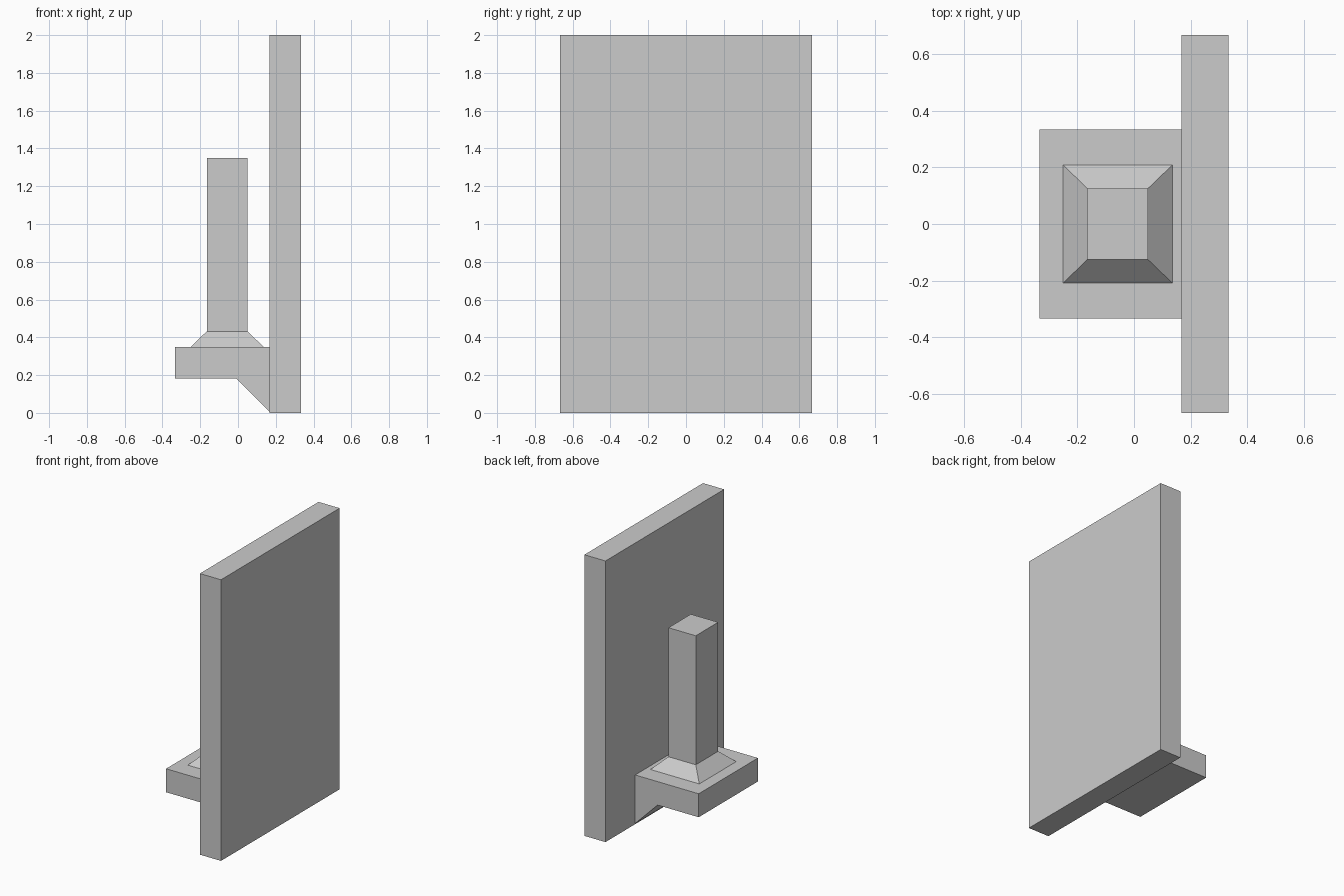
import bpy, bmesh

if "Cube" in bpy.data.objects:
    bpy.data.objects.remove(bpy.data.objects["Cube"])

grey = bpy.data.materials.new("light grey")
grey.diffuse_color = (0.6, 0.6, 0.6, 1)
grey.use_nodes = True
grey.node_tree.nodes["Principled BSDF"].inputs["Base Color"].default_value = grey.diffuse_color


def finish(name, bm):
    bmesh.ops.recalc_face_normals(bm, faces=bm.faces)
    mesh = bpy.data.meshes.new(name)
    bm.to_mesh(mesh)
    bm.free()
    mesh.materials.append(grey)
    bpy.context.collection.objects.link(bpy.data.objects.new(name, mesh))


def extrude_profile(name, points, half_width):
    """Closed x-z profile swept along y."""
    bm = bmesh.new()
    face = bm.faces.new([bm.verts.new((x, -half_width, z)) for x, z in points])
    swept = bmesh.ops.extrude_face_region(bm, geom=[face])["geom"]
    verts = [g for g in swept if isinstance(g, bmesh.types.BMVert)]
    bmesh.ops.translate(bm, verts=verts, vec=(0, 2 * half_width, 0))
    finish(name, bm)


def stack_rectangles(name, sections):
    """Rectangular sections (x0, x1, half_y, z) joined from bottom to top."""
    bm = bmesh.new()
    rings = [[bm.verts.new(p) for p in
              ((x0, -y, z), (x1, -y, z), (x1, y, z), (x0, y, z))]
             for x0, x1, y, z in sections]
    for a, b in zip(rings, rings[1:]):
        for i in range(4):
            j = (i + 1) % 4
            bm.faces.new((a[i], a[j], b[j], b[i]))
    bm.faces.new(rings[0])
    bm.faces.new(rings[-1])
    finish(name, bm)


# Tall upright panel
extrude_profile("back_panel", [(0.167, 0), (0.333, 0), (0.333, 2), (0.167, 2)], 0.667)

# Shelf with its sloped brace running down to the panel foot
extrude_profile("shelf_bracket", [(-0.333, 0.183), (-0.01, 0.183), (0.167, 0.005),
                                  (0.167, 0.35), (-0.333, 0.35)], 0.333)

# Square post with a flared foot
stack_rectangles("post", [(-0.25, 0.135, 0.208, 0.35),
                          (-0.165, 0.05, 0.126, 0.432),
                          (-0.165, 0.05, 0.126, 1.35)])
